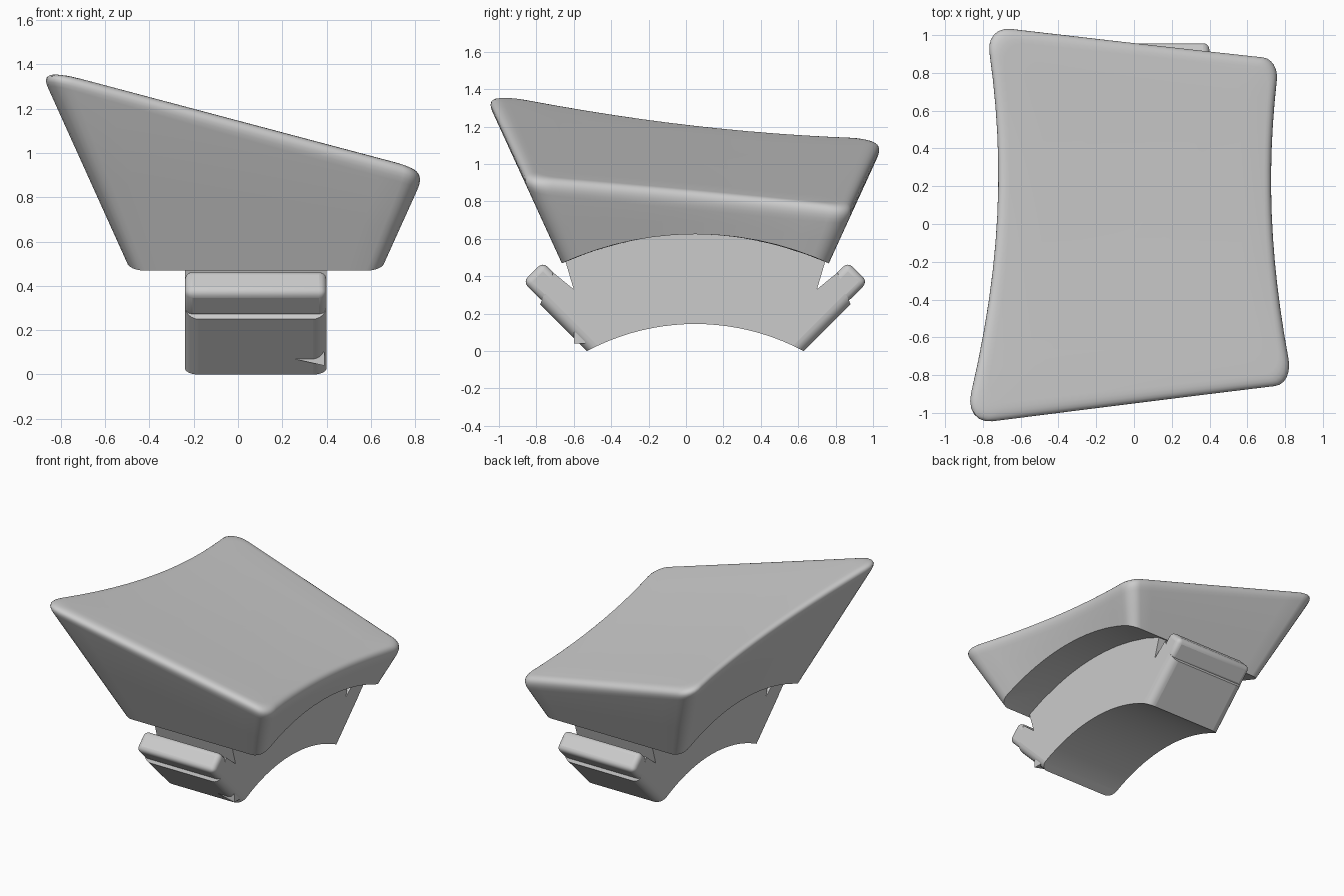
import bpy, bmesh, math
from mathutils import Vector

cube = bpy.data.objects.get("Cube")
if cube:
    bpy.data.objects.remove(cube, do_unlink=True)

grey = bpy.data.materials.new("plain_grey")
grey.use_nodes = True
GREY = (0.6, 0.6, 0.6, 1)
grey.diffuse_color = GREY
grey.node_tree.nodes["Principled BSDF"].inputs["Base Color"].default_value = GREY

# Shared arch: both curved undersides are concentric about this axis
CY, CZ, R_IN, R_OUT = 0.05, -1.085, 1.23, 1.71


def finish(name, bm, angle=30, bevel=0, segments=4):
    bmesh.ops.recalc_face_normals(bm, faces=bm.faces[:])
    mesh = bpy.data.meshes.new(name)
    bm.to_mesh(mesh)
    bm.free()
    mesh.materials.append(grey)
    obj = bpy.data.objects.new(name, mesh)
    bpy.context.collection.objects.link(obj)
    if bevel:
        mod = obj.modifiers.new("rounding", 'BEVEL')
        mod.width, mod.segments, mod.limit_method = bevel, segments, 'WEIGHT'
    bpy.ops.object.select_all(action='DESELECT')
    obj.select_set(True)
    bpy.context.view_layer.objects.active = obj
    bpy.ops.object.shade_smooth_by_angle(angle=math.radians(angle))
    return obj


def mix(a, b, t):
    return a + (b - a) * t


def arch_z(y, radius):
    return CZ + math.sqrt(radius ** 2 - (y - CY) ** 2)


def pad_point(u, v, top):
    """Map unit square coordinates to the sloping top or the arched underside."""
    x = y = 0
    for _ in range(12):
        z = 1.04 - 0.25 * x - 0.104 * y + 0.018 * y * y if top else arch_z(y, R_OUT)
        grow = math.hypot(y - CY, z - CZ) - R_OUT
        x = mix(-0.5 - 0.42 * grow, 0.66 + 0.42 * grow, (u + 1) / 2)
        flare = 0.458 * (z - 0.33)
        y = mix(-0.6 - flare, 0.7 + flare, (v + 1) / 2)
    return Vector((x, y, z))


def rounded_square(radius, corner_steps=6, side_steps=12):
    pts = []
    for q in range(4):
        turn = q * math.pi / 2
        c, s = math.cos(turn), math.sin(turn)
        local = [(1, mix(-1 + radius, 1 - radius, i / side_steps)) for i in range(side_steps)]
        for i in range(corner_steps):
            a = i / corner_steps * math.pi / 2
            local.append((1 - radius + radius * math.cos(a), 1 - radius + radius * math.sin(a)))
        pts += [(x * c - y * s, x * s + y * c) for x, y in local]
    return pts


# Flared pad: concentric rings from the underside, up the wall, over the rim, to the top
outline = rounded_square(0.14)
rings = [[pad_point(u * k, v * k, False) for u, v in outline] for k in (0.01, 0.25, 0.5, 0.75, 1)]
rim = 0.1
base = rings[-1]
corner = [pad_point(u, v, True) for u, v in outline]
inner = [pad_point(u * (1 - rim), v * (1 - rim), True) for u, v in outline]
wall = [c + (b - c).normalized() * rim for b, c in zip(base, corner)]
rings.append([b.lerp(w, 0.5) for b, w in zip(base, wall)])
for i in range(9):
    t = i / 8
    rings.append([a.lerp(c, t).lerp(c.lerp(b, t), t) for a, c, b in zip(wall, corner, inner)])
for k in (0.7, 0.45, 0.2, 0.01):
    rings.append([pad_point(u * k, v * k, True) for u, v in outline])

bm = bmesh.new()
loops = [[bm.verts.new(p) for p in ring] for ring in rings]
for low, high in zip(loops, loops[1:]):
    for i in range(len(low)):
        j = (i + 1) % len(low)
        bm.faces.new((low[i], low[j], high[j], high[i]))
bm.faces.new(loops[0])
bm.faces.new(loops[-1])
finish("flared_pad", bm, 35)


# Arched body: side profile extruded across, with rounded end corners
def half_arch(radius, reach, steps=20):
    ys = [CY + reach * mix(-1, 1, i / steps) for i in range(steps + 1)]
    return [(y, arch_z(y, radius)) for y in ys]


profile = half_arch(R_IN, 0.58)
profile += [(CY + 0.83, 0.25), (CY + 0.76, 0.42), (CY + 0.65, 0.33)]
profile += half_arch(R_OUT + 0.02, 0.7)[::-1]
profile += [(CY - 0.65, 0.33), (CY - 0.76, 0.42), (CY - 0.83, 0.25)]
bm = bmesh.new()
weights = bm.edges.layers.float.new("bevel_weight_edge")
face = bm.faces.new([bm.verts.new((-0.24, y, z)) for y, z in profile])
extruded = bmesh.ops.extrude_face_region(bm, geom=[face])["geom"]
bmesh.ops.translate(bm, vec=(0.64, 0, 0),
                    verts=[g for g in extruded if isinstance(g, bmesh.types.BMVert)])
for e in bm.edges:
    a, b = (v.co for v in e.verts)
    along_end = abs(a.x - b.x) < 0.01 and min(a.z, b.z) < 0.02
    if along_end and max(a.z, b.z) > 0.2:
        e[weights] = 1
if not any(f.normal.x < -0.9 for f in bm.faces):
    bm.faces.new([v for v in bm.verts if v.co.x < 0])
finish("arched_body", bm, 35, 0.08, 6)


# End lips: rounded bars tilted out from each end of the body
for name, side in (("front_lip", -1), ("back_lip", 1)):
    bm = bmesh.new()
    bmesh.ops.create_cube(bm, size=1)
    weights = bm.edges.layers.float.new("bevel_weight_edge")
    for e in bm.edges:
        e[weights] = 1
    tilt = -side * math.pi / 4
    c, s = math.cos(tilt), math.sin(tilt)
    for v in bm.verts:
        y, z = v.co.y * 0.15, v.co.z * 0.165
        v.co = (0.08 + v.co.x * 0.64, CY + side * 0.81 + y * c - z * s, 0.365 + y * s + z * c)
    finish(name, bm, 35, 0.035)

# Small stub low on the front end
bm = bmesh.new()
bmesh.ops.create_cube(bm, size=1)
for v in bm.verts:
    v.co = (0.3 + v.co.x * 0.18, -0.57 + v.co.y * 0.06, 0.09 + v.co.z * 0.06 - v.co.x * 0.04)
finish("front_stub", bm)
